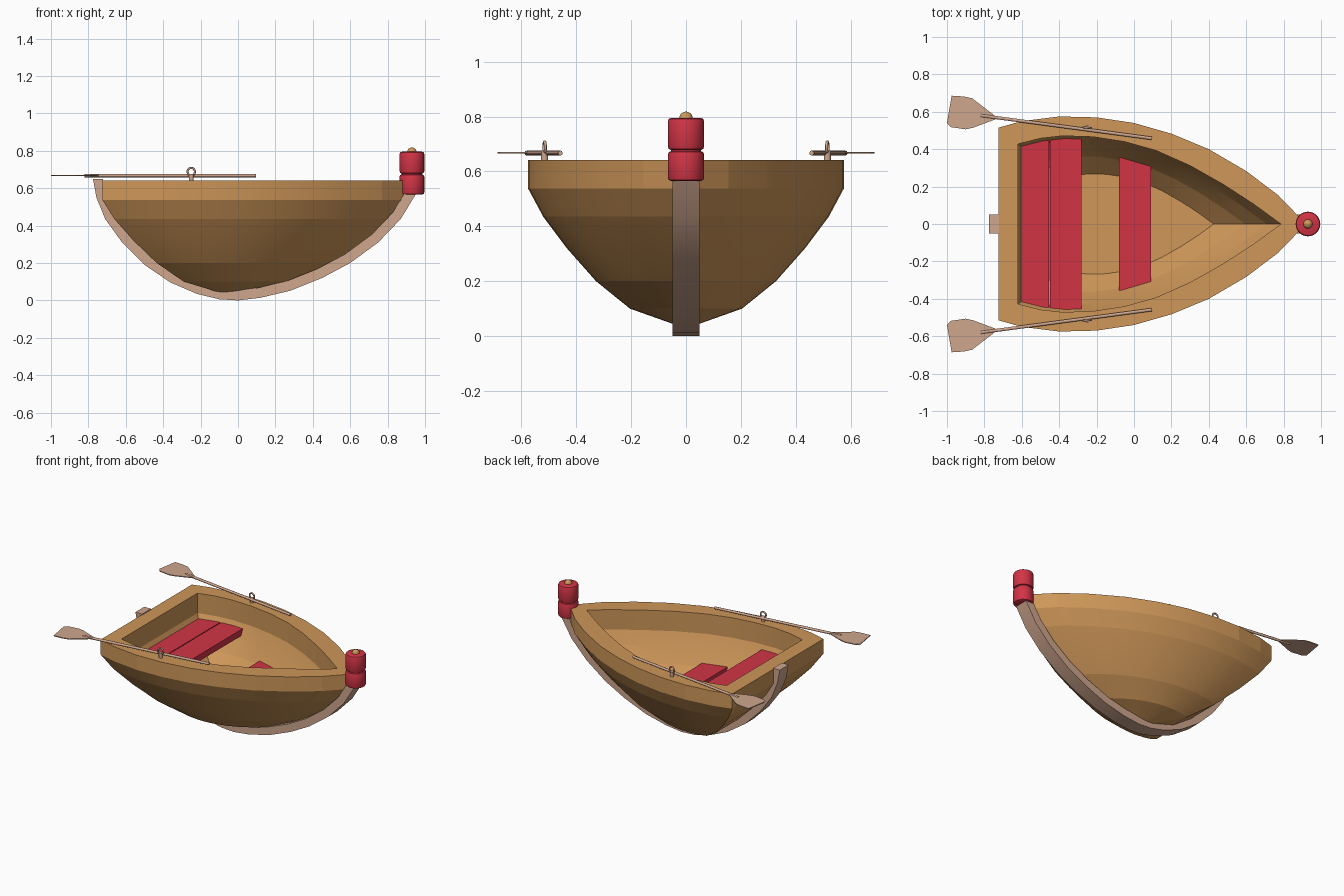
import bpy, bmesh, math
from mathutils import Vector

old = bpy.data.objects.get("Cube")
if old:
    bpy.data.objects.remove(old, do_unlink=True)


def material(name, rgb):
    m = bpy.data.materials.new(name)
    m.use_nodes = True
    m.diffuse_color = (*rgb, 1)
    m.node_tree.nodes["Principled BSDF"].inputs["Base Color"].default_value = (*rgb, 1)
    return m


WOOD = material("golden wood", (0.62, 0.31, 0.10))
PALE = material("pale wood", (0.62, 0.38, 0.27))
RED = material("red paint", (0.64, 0.034, 0.06))


def finish(name, bm, mat, smooth=None):
    bmesh.ops.recalc_face_normals(bm, faces=bm.faces[:])
    me = bpy.data.meshes.new(name)
    bm.to_mesh(me)
    bm.free()
    me.materials.append(mat)
    ob = bpy.data.objects.new(name, me)
    bpy.context.collection.objects.link(ob)
    if smooth:
        bpy.ops.object.select_all(action='DESELECT')
        ob.select_set(True)
        bpy.context.view_layer.objects.active = ob
        bpy.ops.object.shade_smooth_by_angle(angle=math.radians(smooth))
    return ob


def prism(name, points, offset, mat, smooth=None):
    """Extrude a flat polygon of 3D points along an offset."""
    bm = bmesh.new()
    face = bm.faces.new([bm.verts.new(p) for p in points])
    new = bmesh.ops.extrude_face_region(bm, geom=[face])["geom"]
    bmesh.ops.translate(bm, vec=offset, verts=[v for v in new if isinstance(v, bmesh.types.BMVert)])
    return finish(name, bm, mat, smooth)


def rod(name, a, b, radius, mat, sides=12, bevel=0):
    a, b = Vector(a), Vector(b)
    bm = bmesh.new()
    bmesh.ops.create_cone(bm, cap_ends=True, segments=sides, radius1=radius, radius2=radius, depth=(b - a).length)
    if bevel:
        rims = [e for e in bm.edges if abs(e.verts[0].co.z - e.verts[1].co.z) < 1e-5]
        bmesh.ops.bevel(bm, geom=rims, offset=bevel, segments=2, profile=0.5, affect='EDGES')
    bm.transform((b - a).to_track_quat('Z', 'Y').to_matrix().to_4x4())
    bmesh.ops.translate(bm, vec=(a + b) / 2, verts=bm.verts[:])
    return finish(name, bm, mat, 40)


# Hull: plan outlines scaled level by level, up the outside and down the inside
outer = [(-.725, .515), (-.6, .55), (-.4, .575), (-.2, .57), (0, .54), (.2, .483),
         (.4, .4), (.6, .283), (.77, .155), (.92, 0)]
inner = [(-.62, .428), (-.5, .458), (-.38, .471), (-.22, .466), (-.05, .44), (.12, .392),
         (.3, .312), (.48, .21), (.64, .106), (.785, 0)]
levels = [(outer, .085, .045), (outer, .355, .1), (outer, .57, .2), (outer, .755, .32),
          (outer, .905, .435), (outer, 1, .537), (outer, 1, .642),
          (inner, 1, .642), (inner, 1, .5), (inner, .91, .41), (inner, .77, .31), (inner, .57, .21)]
bm = bmesh.new()
rings = []
for plan, s, z in levels:
    loop = plan + [(x, -y) for x, y in reversed(plan[:-1])]
    rings.append([bm.verts.new((x * s - .05 * (1 - s), y * s, z)) for x, y in loop])
for low, high in zip(rings, rings[1:]):
    for i in range(len(low)):
        j = (i + 1) % len(low)
        bm.faces.new((low[i], low[j], high[j], high[i]))
bm.faces.new(rings[0])
bm.faces.new(rings[-1])
finish("hull", bm, WOOD, 8)

# Keel: curved strip wrapping under the hull from stern to bow
path = [Vector(p) for p in [(-.775, .648), (-.757, .55), (-.71, .435), (-.62, .31), (-.5, .19),
        (-.36, .095), (-.22, .035), (-.1, .006), (0, 0), (.12, .014), (.28, .052), (.45, .12),
        (.6, .2), (.75, .31), (.87, .435), (.955, .575)]]
inside = []
for i, p in enumerate(path):
    t = (path[min(i + 1, len(path) - 1)] - path[max(i - 1, 0)]).normalized()
    inside.append(p + Vector((-t.y, t.x)) * .055)
inside[0] = Vector((-.722, .648))
bm = bmesh.new()
sections = [[bm.verts.new((q.x, y, q.y)) for q, y in ((p, -.05), (p, .05), (n, .05), (n, -.05))]
            for p, n in zip(path, inside)]
for a, b in zip(sections, sections[1:]):
    for i in range(4):
        bm.faces.new((a[i], a[(i + 1) % 4], b[(i + 1) % 4], b[i]))
bm.faces.new(sections[0])
bm.faces.new(sections[-1])
finish("keel", bm, PALE, 30)

# Seats: two rear planks and a lower middle plank, tapered to fit the sides
for name, x0, w0, x1, w1, top in (("rear_seat_plank", -.618, .428, -.455, .464, .47),
                                  ("front_seat_plank", -.449, .464, -.28, .466, .47),
                                  ("middle_seat", -.08, .358, .09, .308, .33)):
    prism(name, [(x0, -w0, top), (x1, -w1, top), (x1, w1, top), (x0, w0, top)], (0, 0, -.045), RED)

# Bow post: two rounded drums with a knob
rod("bow_post_lower", (.93, 0, .565), (.93, 0, .674), .066, RED, 24, .012)
rod("bow_post_core", (.93, 0, .66), (.93, 0, .69), .055, RED, 24)
rod("bow_post_upper", (.93, 0, .678), (.93, 0, .795), .066, RED, 24, .012)
bm = bmesh.new()
bmesh.ops.create_uvsphere(bm, u_segments=16, v_segments=10, radius=.025)
bmesh.ops.translate(bm, vec=(.93, 0, .793), verts=bm.verts[:])
finish("bow_post_knob", bm, WOOD, 60)

# Oars and oarlocks on both sides
blade = [(-.735, .572), (-.865, .672), (-.91, .682), (-.975, .686), (-1, .54), (-.98, .518),
         (-.9, .506), (-.86, .515), (-.74, .56)]
for side, s in (("left", 1), ("right", -1)):
    rod(side + "_oar_shaft", (-.82, .58 * s, .667), (.095, .458 * s, .667), .009, PALE, 10)
    prism(side + "_oar_blade", [(x, y * s, .665) for x, y in blade], (0, 0, .006), PALE)
    rod(side + "_oarlock_base", (-.25, .515 * s, .635), (-.25, .515 * s, .676), .013, PALE, 12)
    bpy.ops.mesh.primitive_torus_add(major_radius=.02, minor_radius=.0055, major_segments=20,
                                     minor_segments=8, location=(-.25, .515 * s, .688),
                                     rotation=(math.pi / 2, 0, -.13 * s))
    ring = bpy.context.object
    ring.name = side + "_oarlock_ring"
    ring.data.materials.append(PALE)
    bpy.ops.object.shade_smooth_by_angle(angle=math.radians(60))
